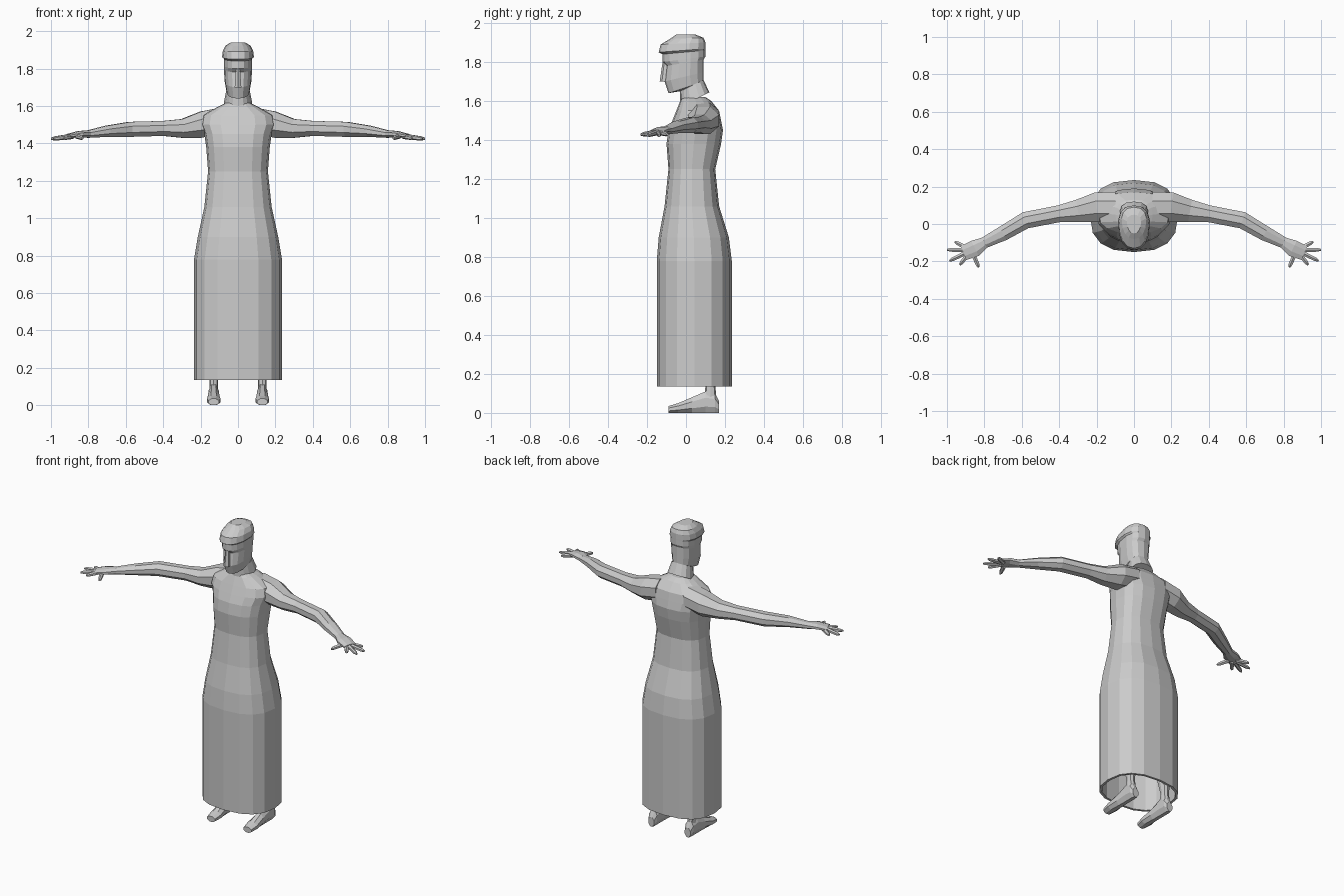
import bpy
import bmesh
from mathutils import Vector
from math import cos, sin, tau, pi, radians, copysign

cube = bpy.data.objects.get("Cube")
if cube:
    bpy.data.objects.remove(cube, do_unlink=True)

GREY = (.6, .6, .6, 1)
grey = bpy.data.materials.new("plain_grey")
grey.use_nodes = True
grey.diffuse_color = GREY
grey.node_tree.nodes["Principled BSDF"].inputs["Base Color"].default_value = GREY


def skin(name, rings, mirrored):
    """Bridge rings of points into a capped, flat-shaded body."""
    bm = bmesh.new()
    loops = [[bm.verts.new(point) for point in ring] for ring in rings]
    for lower, upper in zip(loops, loops[1:]):
        for i in range(len(lower)):
            bm.faces.new((lower[i - 1], lower[i], upper[i], upper[i - 1]))
    bm.faces.new(loops[0])
    bm.faces.new(loops[-1])
    bmesh.ops.recalc_face_normals(bm, faces=bm.faces)
    mesh = bpy.data.meshes.new(name)
    bm.to_mesh(mesh)
    bm.free()
    mesh.materials.append(grey)
    body = bpy.data.objects.new(name, mesh)
    bpy.context.collection.objects.link(body)
    if mirrored:
        body.modifiers.new("mirror", 'MIRROR')


def boxed(value, power):
    """Push a sine or cosine outward for a squarer outline."""
    return copysign(abs(value) ** power, value)


def loft(name, rows, sides, center=0, tilt=0, narrow=0, power=.8, mirrored=False):
    """Stack level outlines; rows hold height, half width, front and back."""
    crown = rows[-1][0]
    rings = []
    for height, half_width, front, back in rows:
        ring = []
        for k in range(sides):
            angle = tau * k / sides
            across = boxed(sin(angle), power)
            depth = (1 - boxed(cos(angle), power)) / 2
            across *= 1 - narrow * (1 - depth) ** 2
            ring.append((center + half_width * across,
                         front + depth * (back - front),
                         height + tilt * depth * (crown - height)))
        rings.append(ring)
    skin(name, rings, mirrored)


def limb(name, rows, sides=8):
    """Sweep along a path; rows hold the center, half width and half height."""
    path = [Vector(row[:3]) for row in rows]
    rings = []
    for i, (middle, row) in enumerate(zip(path, rows)):
        along = path[min(i + 1, len(path) - 1)] - path[max(i - 1, 0)]
        across = along.cross(Vector((0, 0, 1))).normalized()
        half_width, half_height = (size / cos(pi / sides) for size in row[3:])
        ring = []
        for k in range(sides):
            angle = tau * (k + .5) / sides
            lift = Vector((0, 0, half_height * sin(angle)))
            ring.append(middle + across * half_width * cos(angle) + lift)
        rings.append(ring)
    skin(name, rings, True)


# Long gown with torso; the first two outlines line the hollow skirt
hem, hip, wall = .135, .78, .015
width, front, back = .235, -.15, .235
lining = (width - wall, front + wall, back - wall)
loft("gown", [
    (hip, *lining),
    (hem, *lining),
    (hem, width, front, back),
    (hip, width, front, back),
    (.9, .215, -.14, .22),
    (1.06, .18, -.11, .17),
    (1.25, .16, -.09, .15),
    (1.38, .17, -.1, .18),
    (1.45, .18, -.09, .19),
    (1.5, .2, -.07, .18),
    (1.55, .19, -.05, .17),
    (1.6, .1, -.03, .13),
    (1.62, .06, -.02, .1),
], sides=16)

# Neck, face and hair; the hair rim overhangs the forehead
loft("head", [
    (1.57, .08, -.03, .12),
    (1.65, .065, -.03, .09),
    (1.64, .065, -.09, .09),
    (1.7, .075, -.11, .09),
    (1.78, .08, -.1, .09),
    (1.8, .08, -.12, .1),
    (1.84, .08, -.12, .1),
    (1.85, .09, -.14, .1),
    (1.89, .085, -.13, .1),
    (1.92, .07, -.08, .09),
    (1.94, .04, -.05, .05),
], sides=14, tilt=.2, narrow=.25)

# Nose wedge
loft("nose", [
    (1.7, .02, -.135, -.08),
    (1.8, .012, -.12, -.08),
], sides=6)

# Arms, running from inside the shoulder to the palm
limb("arm", [
    (.1, .09, 1.52, .08, .07),
    (.2, .09, 1.5, .08, .07),
    (.3, .07, 1.48, .06, .05),
    (.4, .055, 1.48, .045, .04),
    (.58, .02, 1.475, .045, .04),
    (.7, -.05, 1.465, .04, .03),
    (.8, -.1, 1.45, .03, .02),
    (.85, -.13, 1.45, .045, .016),
    (.91, -.155, 1.44, .04, .01),
])

# Fingers fan out from the palm, the thumb set well apart
palm = Vector((.87, -.14, 1.44))
fan = {"little_finger": 27, "ring_finger": 1, "middle_finger": -26,
       "index_finger": -52, "thumb": -114}
for name, degrees in fan.items():
    turn = radians(degrees)
    reach = Vector((cos(turn), sin(turn), -.12))
    length = .13 if "g_" in name or "middle" in name else .1
    limb(name, [(*(palm + reach * length * share), size, size)
                for share, size in ((.2, .012), (.85, .01), (1, .005))], sides=6)

# Legs rising inside the skirt
leg_x = .13
loft("leg", [
    (.04, .025, .09, .16),
    (.14, .022, .1, .15),
    (.3, .04, .06, .16),
    (hip, .06, -.03, .13),
], sides=8, center=leg_x, mirrored=True)

# Feet from heel to toe, with soles on the ground
foot = [(.17, .02, .06), (.15, .028, .1), (.1, .028, .11),
        (.03, .03, .08), (-.04, .036, .05), (-.09, .028, .035)]
limb("foot", [(leg_x, y, top / 2, half_width, top / 2)
              for y, half_width, top in foot])
